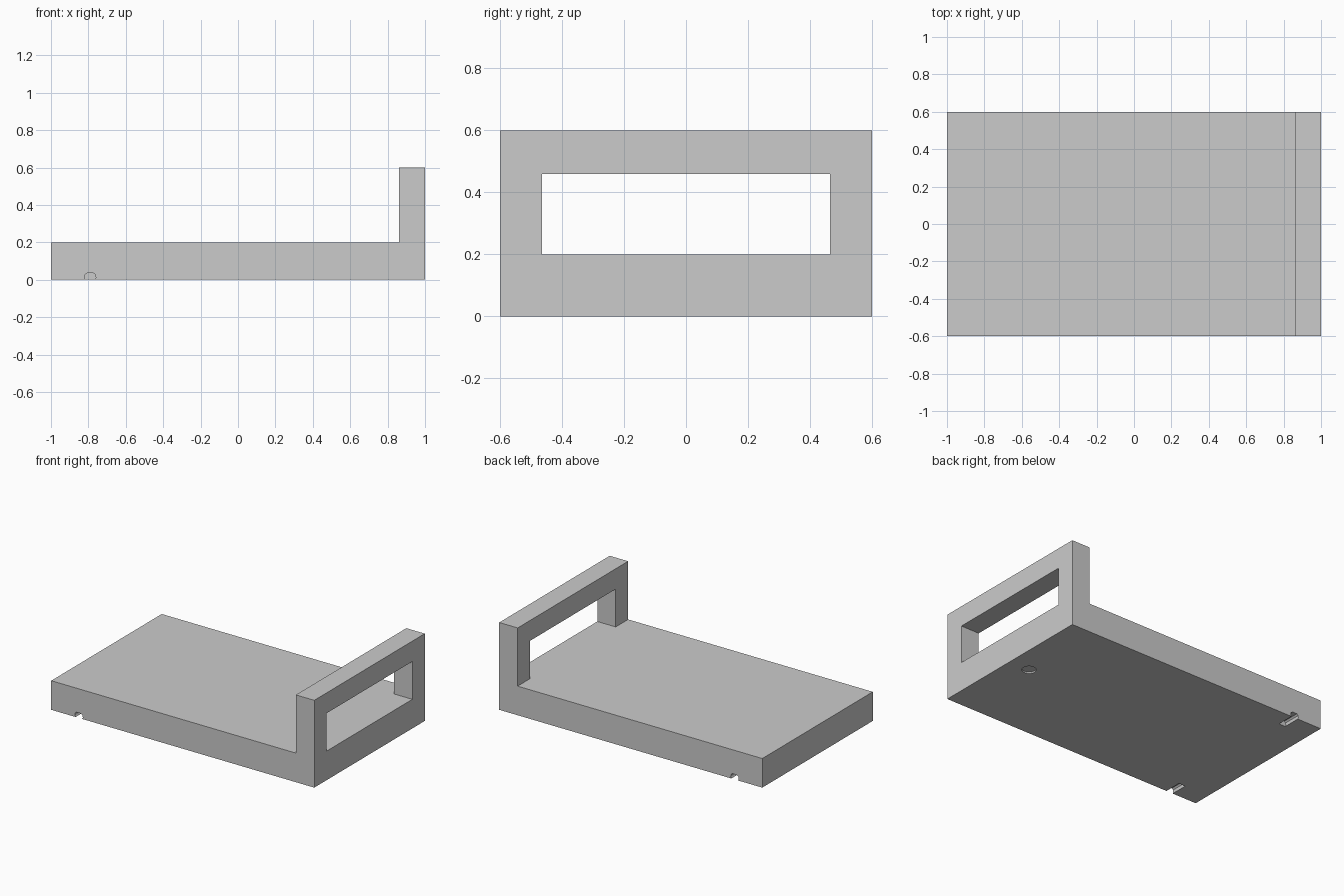
import bpy
import bmesh
from mathutils import Vector

default = bpy.data.objects.get("Cube")
if default:
    bpy.data.objects.remove(default, do_unlink=True)

grey = bpy.data.materials.new("light grey")
grey.use_nodes = True
colour = (0.6, 0.6, 0.6, 1)
grey.diffuse_color = colour
grey.node_tree.nodes["Principled BSDF"].inputs["Base Color"].default_value = colour


def prism(name, points, sweep):
    """Extrude a planar outline along the sweep vector."""
    bm = bmesh.new()
    face = bm.faces.new([bm.verts.new(p) for p in points])
    result = bmesh.ops.extrude_face_region(bm, geom=[face])
    moved = [v for v in result["geom"] if isinstance(v, bmesh.types.BMVert)]
    bmesh.ops.translate(bm, verts=moved, vec=Vector(sweep))
    bmesh.ops.recalc_face_normals(bm, faces=bm.faces)
    mesh = bpy.data.meshes.new(name)
    bm.to_mesh(mesh)
    bm.free()
    mesh.materials.append(grey)
    obj = bpy.data.objects.new(name, mesh)
    bpy.context.collection.objects.link(obj)
    return obj


def cut(target, cutter):
    """Subtract the cutter, then discard it."""
    cutter.hide_render = True
    mod = target.modifiers.new("cut", "BOOLEAN")
    mod.operation = "DIFFERENCE"
    mod.solver = "EXACT"
    mod.object = cutter
    bpy.context.view_layer.objects.active = target
    bpy.ops.object.modifier_apply(modifier=mod.name)
    bpy.data.objects.remove(cutter, do_unlink=True)


# Slab with an upright end wall
half = 0.6
side = [(-1, 0), (1, 0), (1, 0.6), (0.86, 0.6), (0.86, 0.2), (-1, 0.2)]
tray = prism("tray_with_handle", [(x, -half, z) for x, z in side], (0, 2 * half, 0))

# Handle opening, level with the deck
opening = [(-0.465, 0.2), (0.465, 0.2), (0.465, 0.46), (-0.465, 0.46)]
cut(tray, prism("handle_opening", [(0.8, y, z) for y, z in opening], (0.4, 0, 0)))

# Small rounded slots under both long edges
right_half = [(0.02, -0.01), (0.03, 0.01), (0.028, 0.026), (0.018, 0.035)]
slot = right_half + [(-x, z) for x, z in reversed(right_half)]
for s in (-1, 1):
    points = [(-0.79 + x, s * 0.48, z) for x, z in slot]
    cut(tray, prism("edge_slot", points, (0, s * 0.2, 0)))

# Shallow round recess beneath the handle
bpy.ops.mesh.primitive_cylinder_add(vertices=32, radius=0.045, depth=0.02,
                                    location=(0.845, 0, 0))
cut(tray, bpy.context.object)
